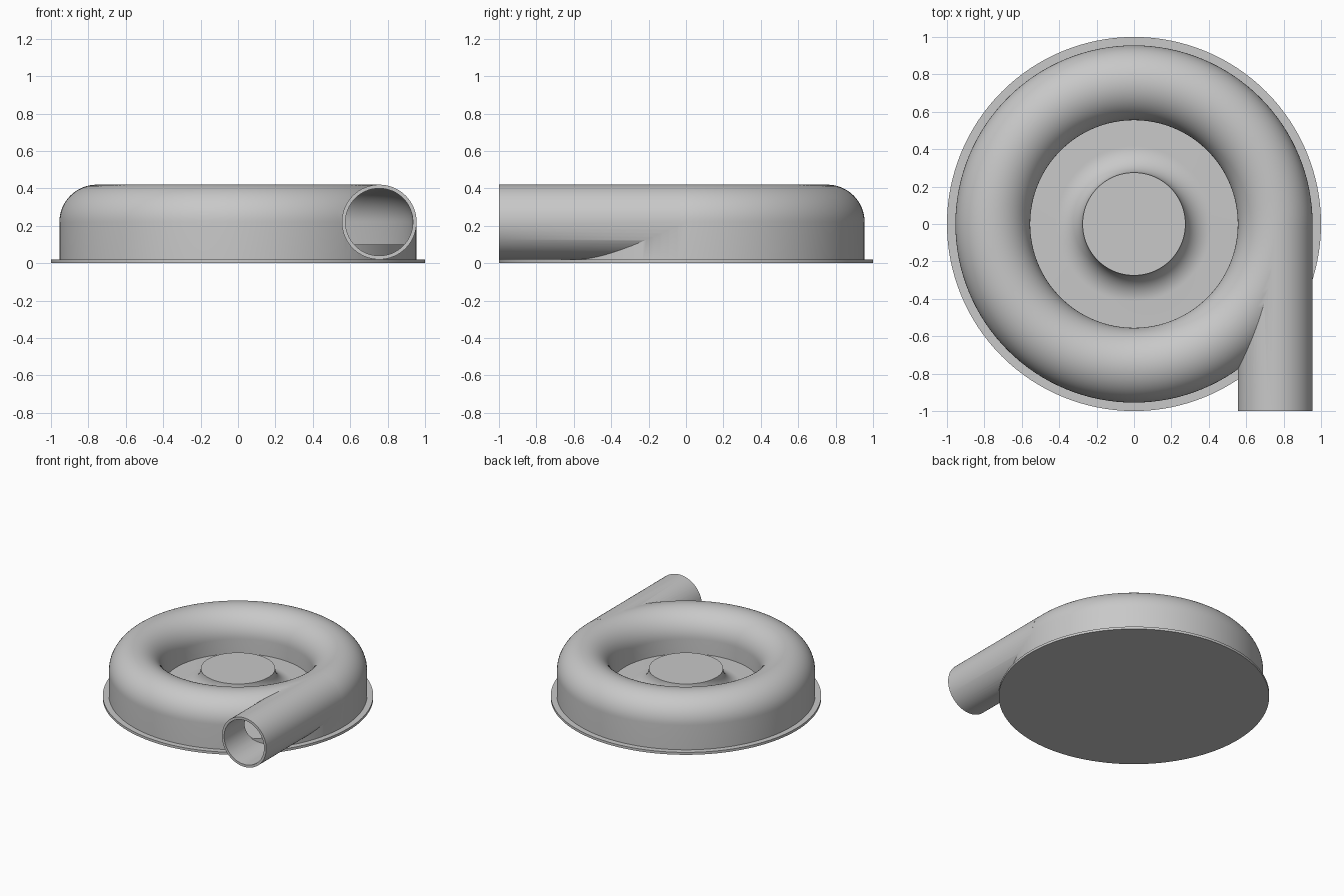
import bpy, bmesh, math
from mathutils import Matrix

cube = bpy.data.objects.get("Cube")
if cube:
    bpy.data.objects.remove(cube, do_unlink=True)

SEGMENTS = 128
TUBE_R, WALL = 0.2, 0.02          # volute tube radius and shell thickness
RING_R, TUBE_Z = 0.755, 0.22      # volute centre line
FLOOR_Z = 0.1

metal = bpy.data.materials.new("grey_metal")
metal.use_nodes = True
grey = (0.58, 0.58, 0.58, 1)
metal.diffuse_color = grey
metal.node_tree.nodes["Principled BSDF"].inputs["Base Color"].default_value = grey


def finish(name, bm):
    bmesh.ops.recalc_face_normals(bm, faces=bm.faces)
    mesh = bpy.data.meshes.new(name)
    bm.to_mesh(mesh)
    bm.free()
    mesh.materials.append(metal)
    obj = bpy.data.objects.new(name, mesh)
    bpy.context.collection.objects.link(obj)
    return obj


def arc(cx, cz, radius, start, end, steps):
    angles = [math.radians(start + (end - start) * i / steps) for i in range(steps + 1)]
    return [(cx + radius * math.cos(a), cz + radius * math.sin(a)) for a in angles]


def revolve(name, profile, closed=False):
    """Spin an (r, z) profile around the vertical axis."""
    bm = bmesh.new()
    verts = [bm.verts.new((r, 0, z)) for r, z in profile]
    edges = [bm.edges.new(pair) for pair in zip(verts, verts[1:])]
    if closed:
        edges.append(bm.edges.new((verts[-1], verts[0])))
    bmesh.ops.spin(bm, geom=verts + edges, cent=(0, 0, 0), axis=(0, 0, 1),
                   angle=math.tau, steps=SEGMENTS)
    bmesh.ops.remove_doubles(bm, verts=bm.verts, dist=1e-5)
    return finish(name, bm)


def arched_ring(name, radius, bottom):
    """Ring with straight sides and a half-round top."""
    profile = arc(RING_R, TUBE_Z, radius, 0, 180, 32)
    profile += [(RING_R - radius, bottom), (RING_R + radius, bottom)]
    return revolve(name, profile, closed=True)


def outlet_cylinder(name, radius, y0, y1):
    bm = bmesh.new()
    place = Matrix.Translation((RING_R, (y0 + y1) / 2, TUBE_Z)) @ Matrix.Rotation(math.pi / 2, 4, 'X')
    bmesh.ops.create_cone(bm, cap_ends=True, segments=64, radius1=radius,
                          radius2=radius, depth=y1 - y0, matrix=place)
    return finish(name, bm)


def combine(target, other, operation):
    mod = target.modifiers.new(operation.title(), 'BOOLEAN')
    mod.operation, mod.solver, mod.object = operation, 'EXACT', other
    bpy.context.view_layer.objects.active = target
    bpy.ops.object.modifier_apply(modifier=mod.name)
    bpy.data.objects.remove(other, do_unlink=True)


# Hollow volute with its tangential outlet pipe
volute = arched_ring("volute_housing", TUBE_R, 0.01)
combine(volute, outlet_cylinder("outlet_pipe", TUBE_R, -1, -0.03), 'UNION')
combine(volute, arched_ring("cavity", TUBE_R - WALL, -0.05), 'DIFFERENCE')
combine(volute, outlet_cylinder("bore", TUBE_R - WALL, -1.1, -0.05), 'DIFFERENCE')

# Raised floor with a flared hub in the middle
hub_r, hub_z, flare = 0.275, 0.24, 0.14
floor = revolve("floor_and_hub", [(0, 0.01), (0.94, 0.01), (0.94, FLOOR_Z)]
                + arc(hub_r + flare, hub_z, flare, 270, 180, 16) + [(0, hub_z)])

# Thin base flange
flange = revolve("base_flange", [(0, 0), (1, 0), (1, 0.02), (0, 0.02)])

# Smooth shading with crisp edges
bpy.ops.object.select_all(action='DESELECT')
for obj in (volute, floor, flange):
    obj.select_set(True)
bpy.context.view_layer.objects.active = volute
bpy.ops.object.shade_smooth_by_angle(angle=math.radians(30))
